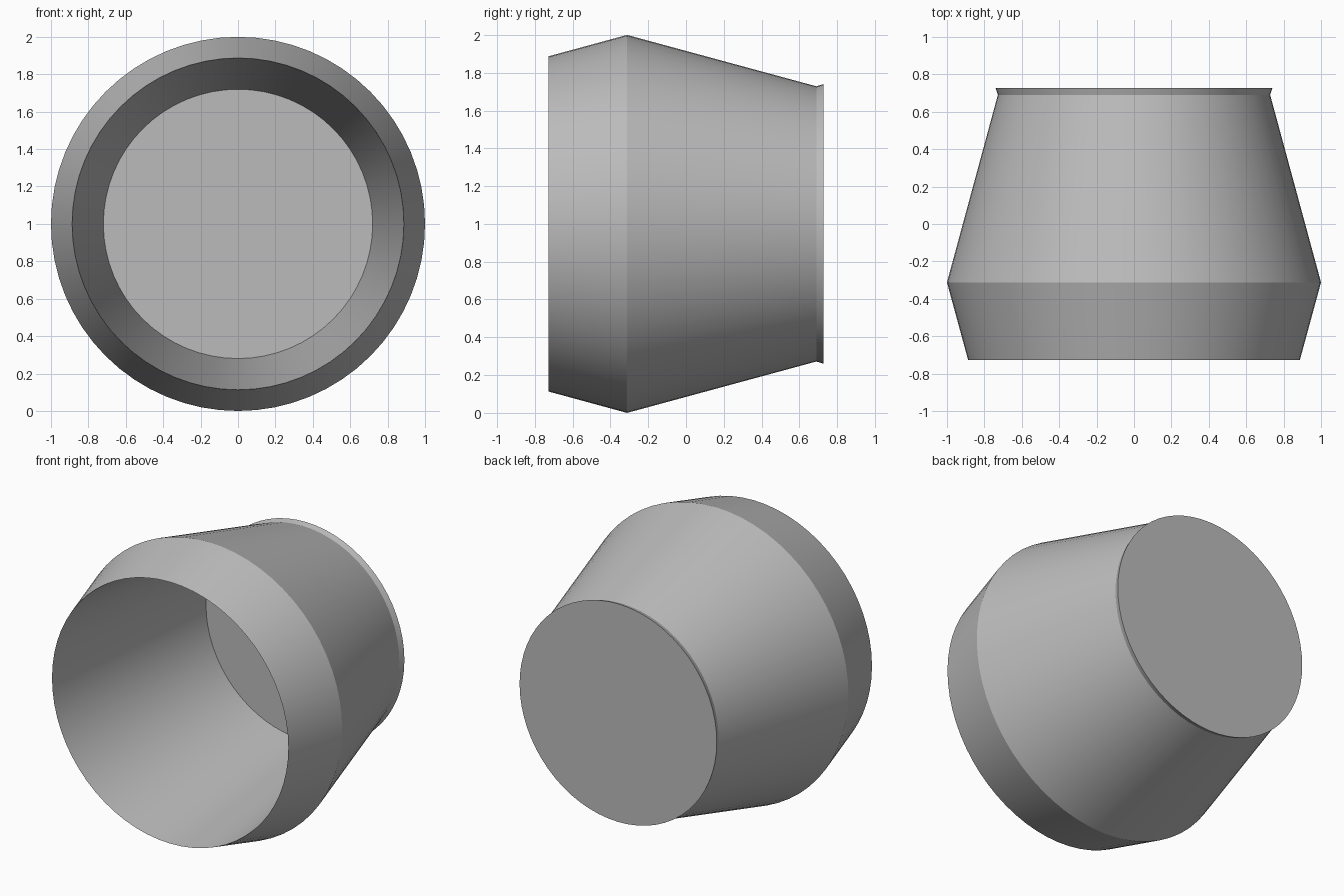
import bpy
import math

cube = bpy.data.objects.get("Cube")
if cube:
    bpy.data.objects.remove(cube, do_unlink=True)

SEGMENTS = 64

grey = bpy.data.materials.new("plain grey")
grey.use_nodes = True
colour = (0.5, 0.5, 0.5, 1)
grey.diffuse_color = colour
grey.node_tree.nodes["Principled BSDF"].inputs["Base Color"].default_value = colour


def lathe(name, profile):
    """Turn a (y, radius) profile round the y axis; both ends become discs."""
    verts, faces = [], []
    for y, r in profile:
        for i in range(SEGMENTS):
            a = math.tau * i / SEGMENTS
            verts.append((r * math.sin(a), y, 1 + r * math.cos(a)))
    for ring in range(len(profile) - 1):
        for i in range(SEGMENTS):
            j = (i + 1) % SEGMENTS
            a, b = ring * SEGMENTS, (ring + 1) * SEGMENTS
            faces.append((a + i, a + j, b + j, b + i))
    last = (len(profile) - 1) * SEGMENTS
    faces.append(tuple(reversed(range(SEGMENTS))))
    faces.append(tuple(last + i for i in range(SEGMENTS)))
    mesh = bpy.data.meshes.new(name)
    mesh.from_pydata(verts, [], faces)
    mesh.materials.append(grey)
    obj = bpy.data.objects.new(name, mesh)
    bpy.context.collection.objects.link(obj)
    bpy.ops.object.select_all(action="DESELECT")
    obj.select_set(True)
    bpy.context.view_layer.objects.active = obj
    bpy.ops.object.mode_set(mode="EDIT")
    bpy.ops.mesh.select_all(action="SELECT")
    bpy.ops.mesh.normals_make_consistent(inside=False)
    bpy.ops.object.mode_set(mode="OBJECT")
    bpy.ops.object.shade_smooth_by_angle(angle=math.radians(20))
    return obj


# Hollow cup: inner floor, straight inner wall, open rim, belly, neck, flared back lip
lathe("hollow_cup", [
    (0.685, 0.72),
    (-0.727, 0.887),
    (-0.312, 1.0),
    (0.69, 0.728),
    (0.727, 0.74),
])
